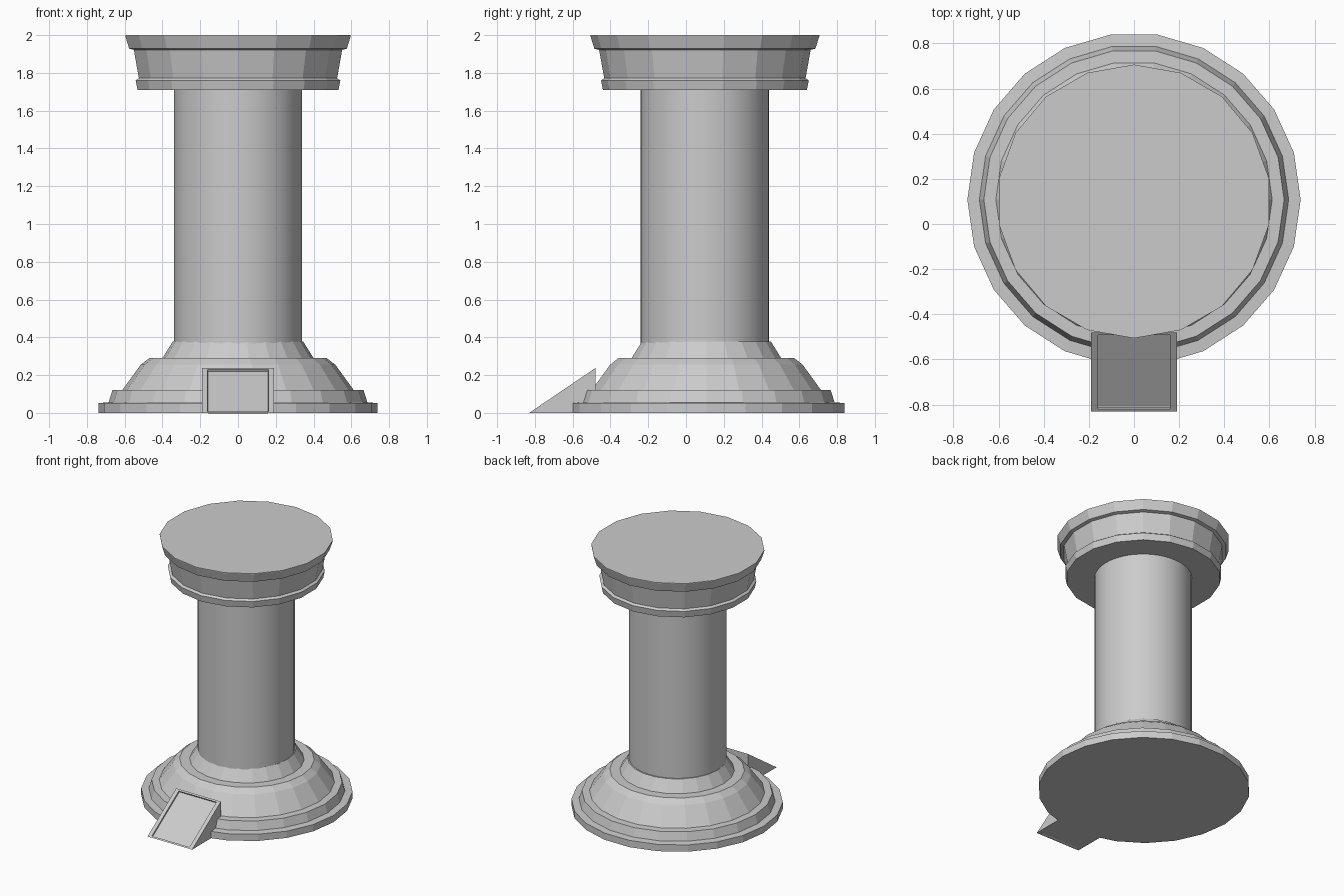
import bpy, bmesh
from math import pi, sin, cos
from mathutils import Vector

if "Cube" in bpy.data.objects:
    bpy.data.objects.remove(bpy.data.objects["Cube"])


def finish(bm, name):
    bmesh.ops.recalc_face_normals(bm, faces=bm.faces)
    me = bpy.data.meshes.new(name)
    bm.to_mesh(me)
    bm.free()
    ob = bpy.data.objects.new(name, me)
    bpy.context.collection.objects.link(ob)
    return ob


def lathe(name, profile, sides, cy, phase=0.0):
    """Closed turned solid from (radius, z) points around the axis x=0, y=cy."""
    bm = bmesh.new()
    rings = []
    for r, z in profile:
        angles = [phase + 2 * pi * i / sides for i in range(sides)]
        rings.append([bm.verts.new((r * sin(a), cy + r * cos(a), z)) for a in angles])
    for a, b in zip(rings, rings[1:]):
        for i in range(sides):
            j = (i + 1) % sides
            bm.faces.new((a[i], a[j], b[j], b[i]))
    bm.faces.new(rings[0])
    bm.faces.new(rings[-1])
    return finish(bm, name)


# Stepped low-poly base
lathe("base", [(0.738, 0), (0.738, 0.052), (0.685, 0.056), (0.665, 0.12),
               (0.612, 0.122), (0.515, 0.255), (0.47, 0.29), (0.40, 0.29),
               (0.345, 0.378), (0.32, 0.378)], 22, 0.108, pi / 22)

# Smooth round shaft
shaft = lathe("shaft", [(0.34, 0.30), (0.34, 1.73)], 48, 0.1)
bpy.context.view_layer.objects.active = shaft
shaft.select_set(True)
bpy.ops.object.shade_smooth_by_angle(angle=pi / 6)

# Flared capital with two rims
lathe("capital", [(0.54, 1.71), (0.55, 1.76), (0.533, 1.772), (0.56, 1.922),
                  (0.585, 1.928), (0.606, 1.995), (0.606, 2.0)], 18, 0.1)

# Wedge ramp with a recessed panel on its slope
bm = bmesh.new()
side = [(-0.83, 0), (-0.48, 0), (-0.48, 0.237)]
left, right = [[bm.verts.new((x, y, z)) for y, z in side] for x in (-0.19, 0.19)]
bm.faces.new(left)
bm.faces.new(right)
for i in range(3):
    j = (i + 1) % 3
    face = bm.faces.new((left[i], left[j], right[j], right[i]))
bmesh.ops.recalc_face_normals(bm, faces=bm.faces)
n = face.normal.copy()
up_slope = Vector((0, 0.35, 0.237)).normalized()
# Frame border first, then push the panel in
bmesh.ops.inset_region(bm, faces=[face], thickness=0.042, depth=0)
mid = face.calc_center_median()
for v in face.verts:
    v.co += up_slope * (0.016 if (v.co - mid).dot(up_slope) > 0 else -0.016)
bmesh.ops.inset_region(bm, faces=[face], thickness=0.0005, depth=0)
bmesh.ops.translate(bm, verts=face.verts, vec=n * -0.012)
finish(bm, "ramp")
